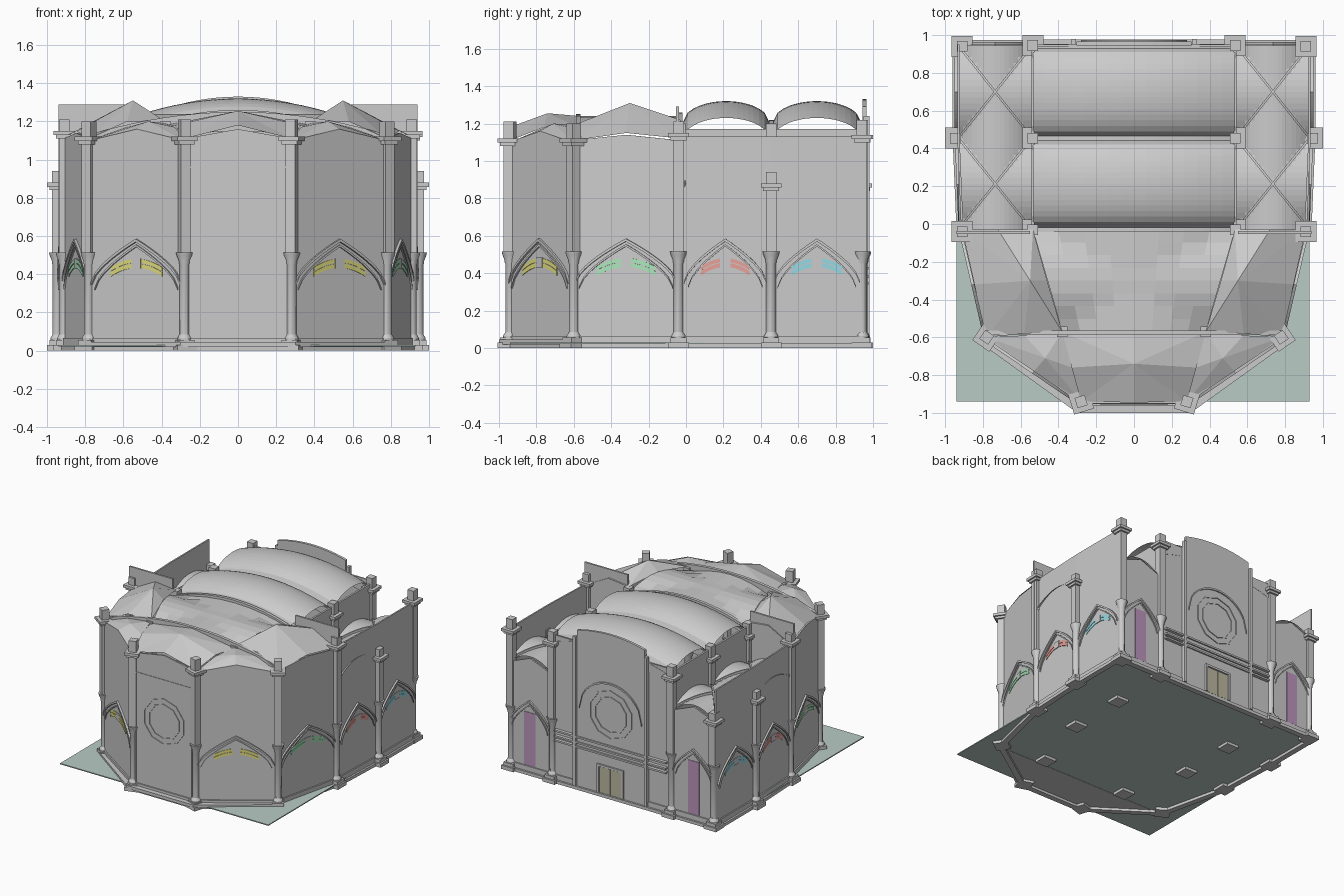
import bpy, bmesh
from math import sin, cos, pi, sqrt, atan2
from mathutils import Matrix, Vector

if "Cube" in bpy.data.objects:
    bpy.data.objects.remove(bpy.data.objects["Cube"])


def mat(name, r, g, b):
    m = bpy.data.materials.new(name)
    m.diffuse_color = (r, g, b, 1)
    m.use_nodes = True
    m.node_tree.nodes["Principled BSDF"].inputs["Base Color"].default_value = m.diffuse_color
    return m


def make(name, verts, faces, m=None, material=None):
    me = bpy.data.meshes.new(name)
    me.from_pydata([tuple(v) for v in verts], [], faces)
    bm = bmesh.new()
    bm.from_mesh(me)
    bmesh.ops.recalc_face_normals(bm, faces=bm.faces)
    bm.to_mesh(me)
    bm.free()
    ob = bpy.data.objects.new(name, me)
    bpy.context.collection.objects.link(ob)
    if m is not None:
        ob.matrix_world = m
    if material:
        me.materials.append(material)
    return ob


def frame(p, q):
    """Wall frame: x along p->q, y outward, z up, origin mid wall. Returns matrix, half length."""
    p, q = Vector((*p, 0)), Vector((*q, 0))
    d = (q - p).normalized()
    n = Vector((d.y, -d.x, 0))
    c = (p + q) / 2
    return Matrix(((d.x, n.x, 0, c.x), (d.y, n.y, 0, c.y), (0, 0, 1, 0), (0, 0, 0, 1))), (q - p).length / 2


def slab(name, m, poly, y0, y1, material=None):
    k = len(poly)
    v = [(x, y0, z) for x, z in poly] + [(x, y1, z) for x, z in poly]
    f = [tuple(range(k)), tuple(range(2 * k - 1, k - 1, -1))]
    f += [(i, (i + 1) % k, k + (i + 1) % k, k + i) for i in range(k)]
    return make(name, v, f, m, material)


def rect(x0, x1, z0, z1):
    return [(x0, z0), (x1, z0), (x1, z1), (x0, z1)]


def band(name, m, fn, w, h, y0, y1, material=None, n=20, x0=None):
    """Strip of height h following z = fn(t), t in -1..1 over half width w; quads, both sides."""
    v, f = [], []
    for i in range(n + 1):
        t = -1 + 2 * i / n
        v += [(t * w, y, fn(t) + dz) for y, dz in ((y0, 0), (y1, 0), (y1, -h), (y0, -h))]
    for i in range(n):
        a = 4 * i
        f += [(a + j, a + (j + 1) % 4, a + 4 + (j + 1) % 4, a + 4 + j) for j in range(4)]
    f += [(0, 1, 2, 3), (4 * n, 4 * n + 1, 4 * n + 2, 4 * n + 3)]
    return make(name, v, f, m, material)


def ring(name, m, cz, r0, r1, y0, y1, n=10):
    v, f = [], []
    for i in range(n):
        a = 2 * pi * (i + .5) / n
        v += [(r * cos(a), y, cz + r * sin(a)) for r, y in ((r0, y0), (r1, y0), (r1, y1), (r0, y1))]
    for i in range(n):
        a, b = 4 * i, 4 * ((i + 1) % n)
        f += [(a + j, a + (j + 1) % 4, b + (j + 1) % 4, b + j) for j in range(4)]
    return make(name, v, f, m)


def box(name, x, y, z0, z1, sx, sy, rot=0, material=None):
    m = Matrix.Translation((x, y, 0)) @ Matrix.Rotation(rot, 4, 'Z')
    return slab(name, m, rect(-sx / 2, sx / 2, z0, z1), -sy / 2, sy / 2, material)


def lathe(name, x, y, prof, n=12):
    v = [(x + r * cos(2 * pi * i / n), y + r * sin(2 * pi * i / n), z) for r, z in prof for i in range(n)]
    f = [(k * n + i, k * n + (i + 1) % n, (k + 1) * n + (i + 1) % n, (k + 1) * n + i)
         for k in range(len(prof) - 1) for i in range(n)]
    ob = make(name, v, f + [tuple(range(n)), tuple(range(len(v) - n, len(v)))])
    bpy.context.view_layer.objects.active = ob
    ob.select_set(True)
    bpy.ops.object.shade_smooth_by_angle()
    ob.select_set(False)


def patch(name, c, fn, n=16):
    """Vault over a four-sided plan c, height fn(u, v) with u, v in -1..1."""
    c = [Vector(p) for p in c]
    v = []
    for j in range(n + 1):
        for i in range(n + 1):
            a, b = i / n, j / n
            p = (c[0] * (1 - a) + c[1] * a) * (1 - b) + (c[3] * (1 - a) + c[2] * a) * b
            v.append((p.x, p.y, fn(2 * a - 1, 2 * b - 1)))
    f = [(j * (n + 1) + i, j * (n + 1) + i + 1, (j + 1) * (n + 1) + i + 1, (j + 1) * (n + 1) + i)
         for j in range(n) for i in range(n)]
    return make(name, v, f)


def fan(name, rim, peak):
    k = len(rim)
    return make(name, list(rim) + [peak], [(i, (i + 1) % k, k) for i in range(k)])


def column(name, x, y, top, cap, rot=0):
    box(name + "_plinth", x, y, 0, .03, .11, .11, rot)
    box(name + "_base", x, y, .03, .055, .085, .085, rot)
    lathe(name + "_shaft", x, y, [(.038, .05), (.038, .065), (.026, .085), (.026, .45), (.03, .46),
                                  (.03, .47), (.042, .5), (.045, .515)])
    box(name + "_pier", x, y, .5, top, .056, .056, rot)
    box(name + "_bracket", x, y, cap - .03, cap - .012, .085, .085, rot)
    box(name + "_cap", x, y, cap - .012, cap + .01, .11, .11, rot)


yellow = mat("yellow_glass", .75, .72, .2)
green = mat("green_glass", .4, .8, .5)
red = mat("red_glass", .8, .35, .32)
cyan = mat("cyan_glass", .3, .7, .78)
purple = mat("purple_glass", .5, .3, .5)
tan = mat("door_wood", .5, .48, .35)
teal = mat("floor_green", .48, .6, .55)


def pointed(base, apex):
    return lambda t: base + (apex - base) * (1 - abs(t)) ** .65


def bay(name, p, q, z1, rise, glass):
    m, w = frame(p, q)
    top = [(w * t / 6, z1 + rise * (1 - abs(t) / 6)) for t in range(6, -7, -1)]
    slab(name + "_wall", m, [(-w, .02), (w, .02)] + top, -.012, 0)
    slab(name + "_plinth", m, rect(-w, w, 0, .025), -.02, .025)
    slab(name + "_skirting", m, rect(-w, w, .025, .065), -.01, .01)
    if glass:
        # Arch mouldings and the slivers of stained glass
        band(name + "_arch_outer", m, pointed(.36, .585), w - .02, .016, -.01, .014)
        band(name + "_arch_inner", m, pointed(.33, .555), w - .04, .012, -.01, .009)
        for z, h in ((.48, .02), (.455, .022)):
            band(name + "_glass", m, lambda t: z - .045 * t * t, w * .54, h, -.005, .004, glass)
        slab(name + "_mullion", m, rect(-.028, .028, .43, .483), -.005, .006)
    return m, w


# Floor and apse step
box("floor", -.005, .005, .022, .03, 1.87, 1.89, 0, teal)
step = [(-.8, -.64), (-.3, -1), (.3, -1), (.8, -.64)]
make("apse_step", [(x, y, z) for z in (.02, .045) for x, y in step],
     [(0, 1, 2, 3), (4, 5, 6, 7)] + [(i, (i + 1) % 4, 4 + (i + 1) % 4, 4 + i) for i in range(4)])

# Outer side walls, mirrored
for s in (1, -1):
    side = "right" if s > 0 else "left"
    plan = [(.28, -.95), (.78, -.61), (.915, -.03), (.935, .45), (.935, .95)]
    info = [("apse", 1.1, .06, yellow), ("transept", 1.11, .03, green),
            ("aisle_front", 1.13, 0, red), ("aisle_back", 1.13, 0, cyan)]
    for (nm, z, r, g), p, q in zip(info, plan, plan[1:]):
        p, q = (s * p[0], p[1]), (s * q[0], q[1])
        bay(side + "_" + nm, *((p, q) if s > 0 else (q, p)), z, r, g)
    # Columns
    for nm, x, y, top, cap, rot in (("apse_column", .28, -.94, 1.21, 1.11, -.3), ("shoulder_column", .78, -.6, 1.2, 1.11, .6),
                                    ("crossing_column", .91, -.04, 1.21, 1.14, 0), ("aisle_column", .945, .455, .94, .87, 0),
                                    ("corner_column", .91, .94, 1.22 if s > 0 else .94, 1.13 if s > 0 else .87, 0),
                                    ("facade_column", .535, .945, 1.22, 1.13, 0)):
        column(side + "_" + nm, s * x, y, top, cap, s * rot)
    for x, y in ((.535, .455), (.535, -.03), (.38, -.57)):
        column(side + "_inner_column", s * x, y, 1.2, 1.1)
    # Nave wall and screen wall beside the crossing
    box(side + "_nave_wall", s * .535, .46, .52, 1.17, .015, .97)
    box(side + "_screen_wall", s * .745, -.045, .5, 1.29, .39, .015)
    # Aisle groin vaults with diagonal ribs
    for y0, y1 in ((-.03, .455), (.455, .945)):
        patch(side + "_aisle_vault", [(s * .54, y0), (s * .93, y0), (s * .93, y1), (s * .54, y1)],
              lambda u, v: .86 + .09 * max(1 - u * u, 1 - v * v))
        for a, b in ((.54, .93), (.93, .54)):
            m, w = frame((s * a, y0), (s * b, y1))
            band(side + "_aisle_rib", m, lambda t: .88 + .09 * (1 - t * t), w, .03, -.006, .006)
    # Transept and apse side vaults
    fan(side + "_transept_vault", [(s * x, y, z) for x, y, z in (
        (.535, -.03, 1.2), (.72, -.03, 1.22), (.91, -.03, 1.12), (.845, -.32, 1.15), (.78, -.6, 1.11),
        (.58, -.58, 1.2), (.38, -.57, 1.2), (.46, -.3, 1.24))], (s * .55, -.3, 1.31))
    fan(side + "_apse_side_vault", [(s * x, y, z) for x, y, z in (
        (.38, -.57, 1.19), (.58, -.59, 1.17), (.78, -.6, 1.1), (.53, -.78, 1.16), (.28, -.94, 1.1),
        (.33, -.76, 1.17))], (s * .47, -.71, 1.2))
    # Back aisle facade with tall window
    m, w = bay(side + "_back_aisle", (s * .735 + .2, .95), (s * .735 - .2, .95), .86, .08, None)
    band(side + "_back_arch_outer", m, pointed(.4, .6), w - .02, .016, -.01, .014)
    band(side + "_back_arch_inner", m, pointed(.37, .57), w - .04, .012, -.01, .009)
    slab(side + "_tall_window", m, rect(-.05, .05, .07, .5), -.005, .004, purple)

# Front centre wall with rose
m, w = bay("front_centre", (-.28, -.95), (.28, -.95), 1.11, .05, None)
for r in (.19, .145):
    ring("front_rose_ring", m, .62, r - .012, r, -.01, .006)
slab("front_panel_line", m, rect(-.25, .25, .955, .963), -.005, .004)
for s in (-1, 1):
    slab("front_panel_edge", m, rect(s * .25 - .004, s * .25 + .004, .07, 1.1), -.005, .006)

# Back facade
m, w = bay("back_centre", (.535, .95), (-.535, .95), 1.19, 0, None)
arc = [(.305 * t / 6, 1.29 + .04 * (1 - (t / 6) ** 2)) for t in range(6, -7, -1)]
slab("back_gable", m, [(-.305, .03), (.305, .03)] + arc, -.005, .015)
for s in (-1, 1):
    slab("back_pilaster", m, rect(s * .32 - .012, s * .32 + .012, .03, 1.24), 0, .03)
    slab("door_leaf", m, rect(min(0, s * .1) + .004, max(0, s * .1) - .004, .03, .24), .01, .02, tan)
    slab("door_jamb", m, rect(s * .11 - .008, s * .11 + .008, .03, .26), .01, .028)
slab("door_lintel", m, rect(-.118, .118, .245, .262), .01, .028)
for z in (.34, .375, .42):
    slab("back_string_course", m, rect(-.5, .5, z, z + .014), 0, .026)
for r in (.2, .15):
    ring("back_rose_ring", m, .68, r - .012, r, .01, .022)
band("back_arch", m, lambda t: .68 + .26 * sqrt(1 - t * t), .28, .014, .01, .024)

# Nave vaults: barrels arched across the nave
for y0, y1 in ((-.02, .45), (.46, .94)):
    patch("nave_vault", [(-.535, y0), (.535, y0), (.535, y1), (-.535, y1)],
          lambda u, v: 1.11 + .09 * (1 - u * u) + .12 * sqrt(max(0, 1 - v * v)))

# Crossing and apse centre vaults
patch("crossing_vault", [(-.38, -.57), (.38, -.57), (.535, -.03), (-.535, -.03)],
      lambda u, v: 1.15 + .09 * max(1 - u * u, 1 - v * v), 8)
fan("apse_vault", [(-.38, -.57, 1.18), (-.33, -.76, 1.18), (-.28, -.94, 1.11), (0, -.945, 1.18), (.28, -.94, 1.11),
                   (.33, -.76, 1.18), (.38, -.57, 1.18), (0, -.57, 1.24)], (0, -.74, 1.255))

# Transverse arches
for y, w, z, r in ((-.575, .78, 1.13, .12), (-.03, .535, 1.16, .1), (.455, .535, 1.13, .09), (.94, .535, 1.13, .09)):
    m, h = frame((-w, y), (w, y))
    band("transverse_arch", m, lambda t: z + r * (1 - t * t), w, .07, -.012, .012)
